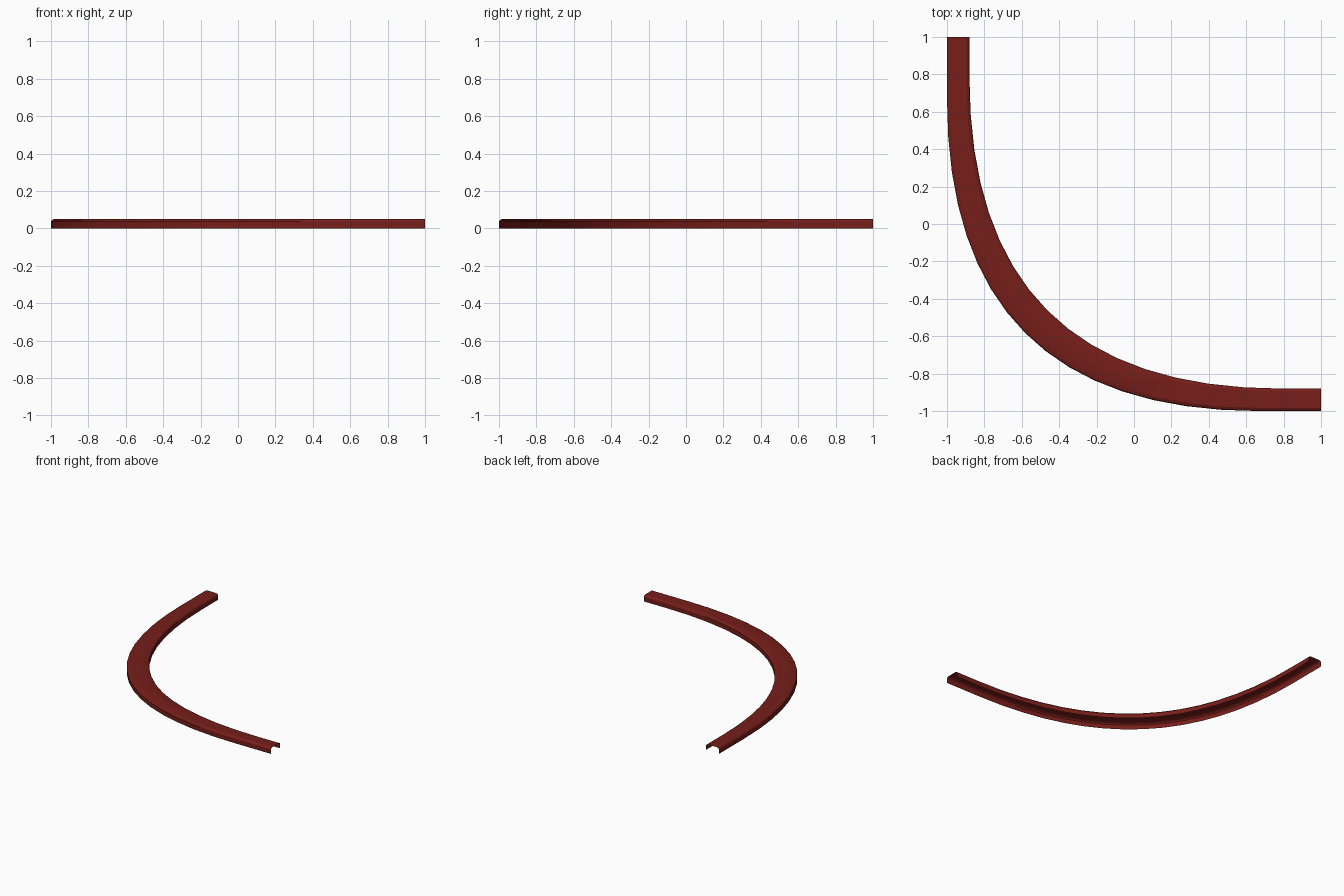
import bpy, bmesh

if "Cube" in bpy.data.objects:
    bpy.data.objects.remove(bpy.data.objects["Cube"])

# Half profile of the open channel: (distance from edge, height)
W = 0.12
half = [(0, 0), (0, 0.036), (0.005, 0.044), (0.016, 0.05)]
profile = half + [(W - d, z) for d, z in reversed(half)]

# Quarter-turn sweep: quadratic curve, with straight run-outs at both ends
A, SEG = 0.67, 16


def section(i):
    t = i / SEG
    x = -1 + (A + 1) * t * t
    y = -1 + (A + 1) * (1 - t) ** 2
    return [(x + d, y + d, z) for d, z in profile]


rows = [[(-1 + d, 1, z) for d, z in profile]]
rows += [section(i) for i in range(SEG + 1)]
rows += [[(1, -1 + d, z) for d, z in profile]]

# Skin the sections into an open-bottomed shell
bm = bmesh.new()
grid = [[bm.verts.new(p) for p in row] for row in rows]
for a, b in zip(grid, grid[1:]):
    for j in range(len(profile) - 1):
        bm.faces.new((a[j], b[j], b[j + 1], a[j + 1]))
bm.normal_update()
# Make the top face outward
if sum(f.normal.z for f in bm.faces) < 0:
    bmesh.ops.reverse_faces(bm, faces=bm.faces[:])
mesh = bpy.data.meshes.new("curved_rail")
bm.to_mesh(mesh)
bm.free()

rail = bpy.data.objects.new("curved_rail", mesh)
bpy.context.collection.objects.link(rail)

# Dark red finish
mat = bpy.data.materials.new("dark_red")
mat.diffuse_color = (0.18, 0.013, 0.010, 1)
mat.use_nodes = True
mat.node_tree.nodes["Principled BSDF"].inputs["Base Color"].default_value = mat.diffuse_color
mesh.materials.append(mat)

bpy.context.view_layer.objects.active = rail
rail.select_set(True)
bpy.ops.object.shade_smooth_by_angle(angle=0.4)
